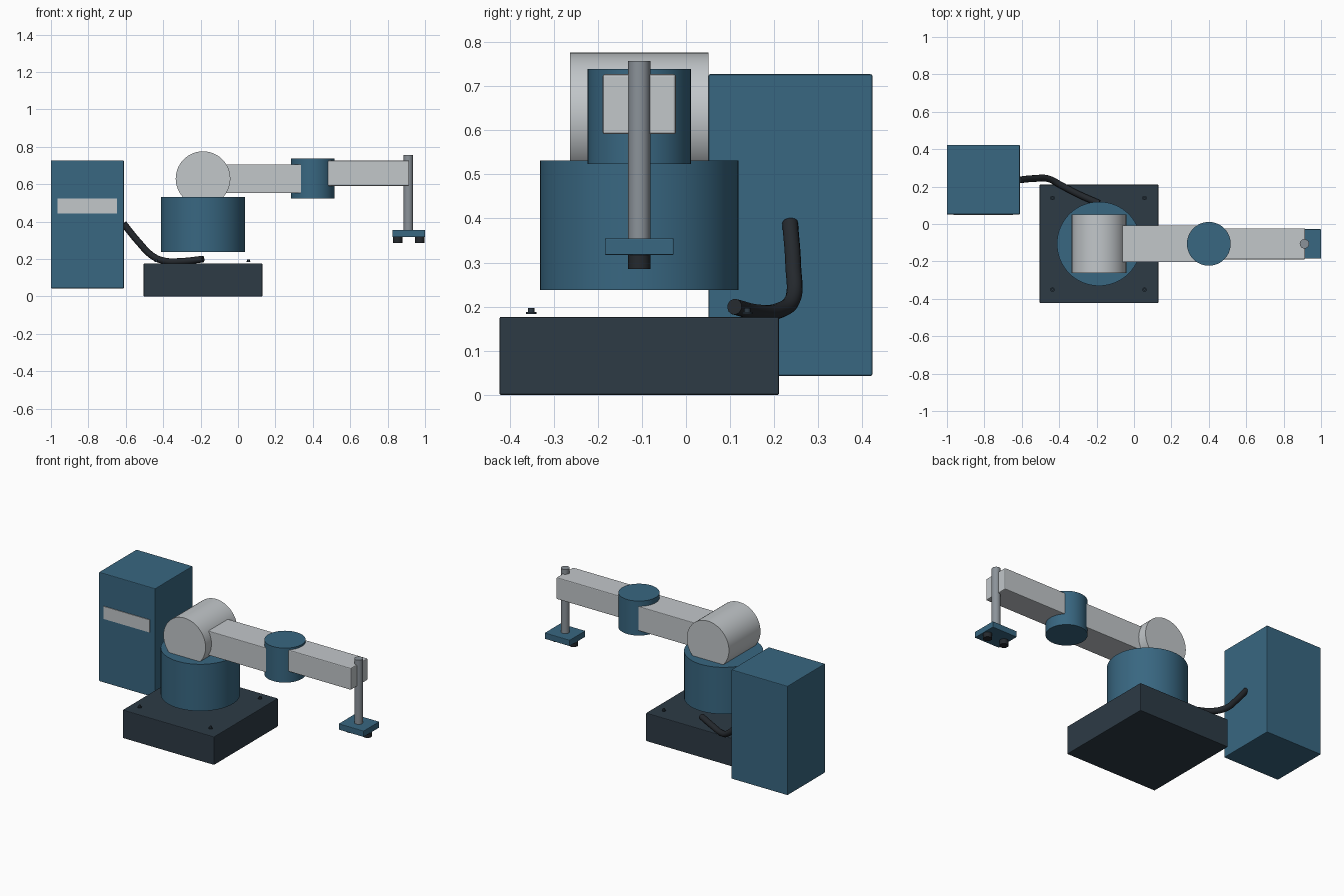
import bpy, math

if "Cube" in bpy.data.objects:
    bpy.data.objects.remove(bpy.data.objects["Cube"])

def material(name, r, g, b):
    m = bpy.data.materials.new(name)
    m.diffuse_color = (r, g, b, 1)
    m.use_nodes = True
    m.node_tree.nodes["Principled BSDF"].inputs["Base Color"].default_value = m.diffuse_color
    return m

BLUE = material("steel blue paint", 0.04, 0.135, 0.22)
DARK = material("dark slate", 0.026, 0.043, 0.06)
LIGHT = material("light grey", 0.54, 0.57, 0.59)
METAL = material("brushed metal", 0.26, 0.29, 0.32)
RUBBER = material("black rubber", 0.018, 0.022, 0.027)

CX, CY = -0.187, -0.106      # main turning axis
ELBOW_X, TOOL_X = 0.40, 0.911

def finish(obj, name, mat, bevel=0):
    obj.name = name
    obj.data.materials.append(mat)
    if bevel:
        mod = obj.modifiers.new("soft edges", 'BEVEL')
        mod.width, mod.segments = bevel, 2
    return obj

def box(name, mat, x, y, z, bevel=0):
    """Box from (min, max) ranges."""
    loc = [(a + b) / 2 for a, b in (x, y, z)]
    bpy.ops.mesh.primitive_cube_add(size=1, location=loc)
    o = bpy.context.object
    o.scale = [b - a for a, b in (x, y, z)]
    bpy.ops.object.transform_apply(location=False, rotation=False, scale=True)
    return finish(o, name, mat, bevel)

def cylinder(name, mat, x, y, z0, z1, r, sides=64, rot=(0, 0, 0)):
    bpy.ops.mesh.primitive_cylinder_add(vertices=sides, radius=r, depth=z1 - z0,
                                        location=(x, y, (z0 + z1) / 2), rotation=rot)
    bpy.ops.object.shade_smooth_by_angle(angle=math.radians(35))
    return finish(bpy.context.object, name, mat)

# Base block and turning pedestal
box("base", DARK, (CX - 0.317, CX + 0.317), (CY - 0.317, CY + 0.317), (0, 0.177), 0.004)
cylinder("pedestal", BLUE, CX, CY, 0.238, 0.531, 0.225)

# Bolts at the base corners: washer and head
for sx in (-1, 1):
    for sy in (-1, 1):
        bx, by = CX - 0.003 + sx * 0.246, CY + sy * 0.245
        cylinder("bolt_washer", DARK, bx, by, 0.184, 0.188, 0.012, 16)
        cylinder("bolt_head", DARK, bx, by, 0.188, 0.197, 0.007, 12)

# Shoulder drum lying along y
cylinder("shoulder", LIGHT, CX, CY, 0.63 - 0.1565, 0.63 + 0.1565, 0.146,
         rot=(math.pi / 2, 0, 0))

# Arm links and elbow joint
box("upper_arm", LIGHT, (CX, ELBOW_X), (CY - 0.098, CY + 0.098), (0.553, 0.706), 0.004)
cylinder("elbow", BLUE, ELBOW_X, CY, 0.523, 0.739, 0.117)
box("forearm", LIGHT, (ELBOW_X, 0.915), (CY - 0.083, CY + 0.083), (0.591, 0.727), 0.005)

# Vertical tool shaft, gripper plate and suction cups
cylinder("tool_shaft", METAL, TOOL_X, CY, 0.335, 0.757, 0.025, 32)
box("gripper_plate", BLUE, (0.826, 1.0), (CY - 0.078, CY + 0.078), (0.317, 0.355), 0.003)
for sx in (-1, 1):
    cylinder("suction_cup", RUBBER, 0.913 + sx * 0.059, CY, 0.286, 0.32, 0.025, 32)

# Control cabinet with a front panel
box("cabinet", BLUE, (-1.0, -0.61), (0.051, 0.4225), (0.043, 0.727), 0.004)
box("cabinet_panel", LIGHT, (-0.965, -0.647), (0.047, 0.054), (0.444, 0.523))

# Cable from the cabinet to the base
path = [(-0.612, 0.236, 0.39), (-0.535, 0.243, 0.295), (-0.455, 0.241, 0.215),
        (-0.39, 0.207, 0.19), (-0.30, 0.16, 0.188), (-0.187, 0.11, 0.2)]
curve = bpy.data.curves.new("cable", 'CURVE')
curve.dimensions = '3D'
curve.bevel_depth, curve.bevel_resolution = 0.018, 4
curve.use_fill_caps = True
spline = curve.splines.new('BEZIER')
spline.bezier_points.add(len(path) - 1)
for p, co in zip(spline.bezier_points, path):
    p.co = co
    p.handle_left_type = p.handle_right_type = 'AUTO'
cable = bpy.data.objects.new("cable", curve)
bpy.context.collection.objects.link(cable)
finish(cable, "cable", RUBBER)
